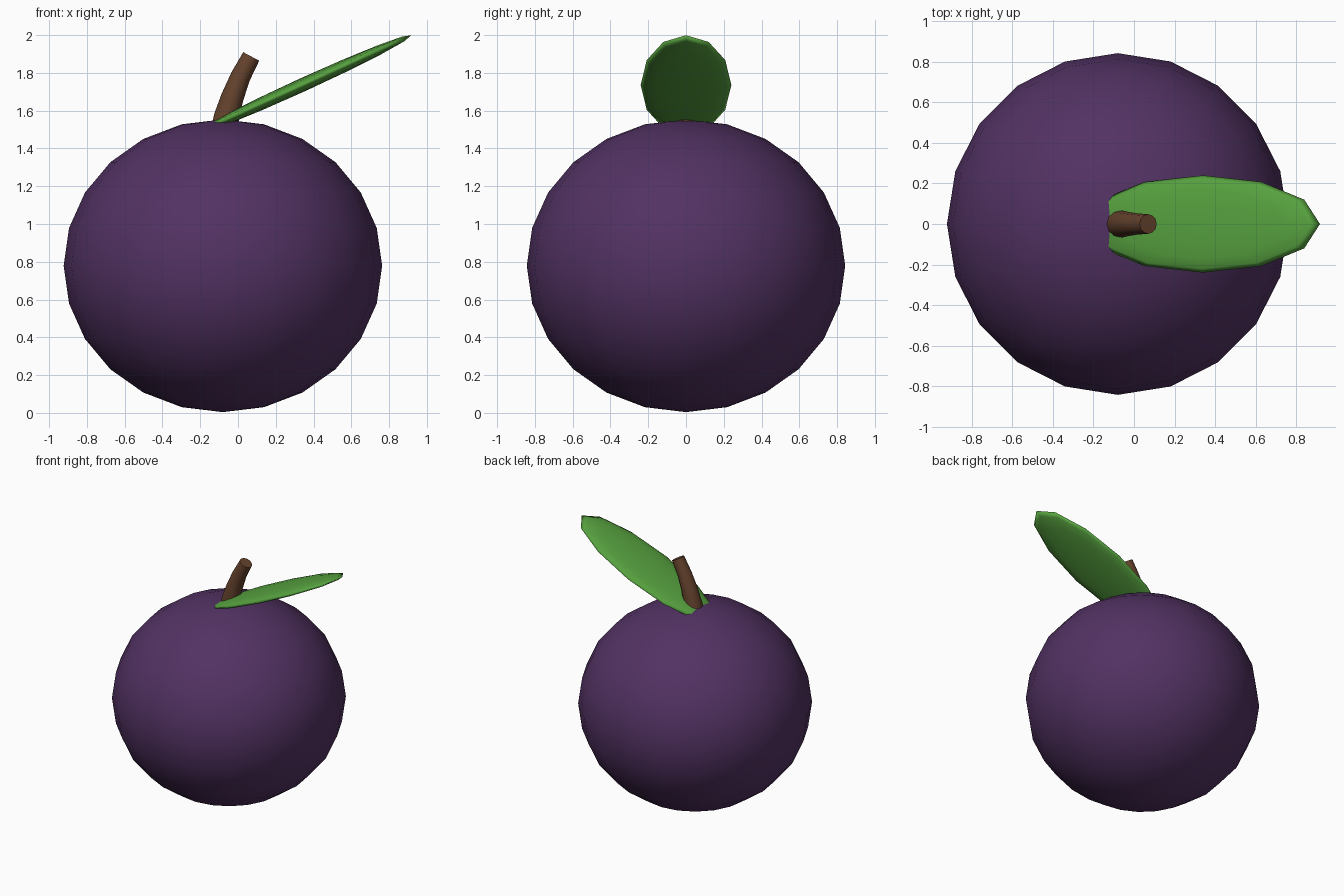
import bpy
import bmesh
import math
from mathutils import Vector, Matrix

cube = bpy.data.objects.get("Cube")
if cube:
    bpy.data.objects.remove(cube, do_unlink=True)


def make_material(name, rgb):
    mat = bpy.data.materials.new(name)
    mat.use_nodes = True
    color = (*rgb, 1)
    mat.diffuse_color = color
    mat.node_tree.nodes["Principled BSDF"].inputs["Base Color"].default_value = color
    return mat


def add_part(name, bm, mat, sharp=()):
    bmesh.ops.recalc_face_normals(bm, faces=bm.faces)
    for face in bm.faces:
        face.smooth = True
    for edge in sharp:
        edge.smooth = False
    mesh = bpy.data.meshes.new(name)
    bm.to_mesh(mesh)
    bm.free()
    mesh.materials.append(mat)
    obj = bpy.data.objects.new(name, mesh)
    bpy.context.collection.objects.link(obj)
    return obj


def ellipsoid(name, mat, segments, rings, center, radii, tilt=0):
    bm = bmesh.new()
    bmesh.ops.create_uvsphere(bm, u_segments=segments, v_segments=rings, radius=1)
    bm.transform(Matrix.Translation(center)
                 @ Matrix.Rotation(math.radians(tilt), 4, "Y")
                 @ Matrix.Diagonal((*radii, 1)))
    return add_part(name, bm, mat)


def tapered_tube(name, mat, stations, sides=12):
    """Loft circles along a path in the XZ plane; stations are (x, z, radius)."""
    bm = bmesh.new()
    points = [Vector((x, 0, z)) for x, z, r in stations]
    loops = []
    for i, (x, z, radius) in enumerate(stations):
        tangent = points[min(i + 1, len(points) - 1)] - points[max(i - 1, 0)]
        tangent.normalize()
        across = Vector((0, 1, 0)).cross(tangent)
        ring = []
        for s in range(sides):
            a = math.tau * s / sides
            offset = across * math.cos(a) + Vector((0, math.sin(a), 0))
            ring.append(bm.verts.new(points[i] + offset * radius))
        loops.append(ring)
    for low, high in zip(loops, loops[1:]):
        for s in range(sides):
            t = (s + 1) % sides
            bm.faces.new((low[s], low[t], high[t], high[s]))
    caps = [bm.faces.new(loops[0]), bm.faces.new(loops[-1])]
    return add_part(name, bm, mat, [e for cap in caps for e in cap.edges])


purple = make_material("plum purple", (0.085, 0.032, 0.125))
brown = make_material("bark brown", (0.13, 0.055, 0.026))
green = make_material("leaf green", (0.095, 0.36, 0.05))

# Round fruit, slightly flattened
ellipsoid("fruit", purple, 20, 12, (-0.08, 0, 0.779), (0.843, 0.843, 0.775))

# Flat leaf rising toward the left, its base sunk into the fruit
ellipsoid("leaf", green, 12, 8, (0.34, 0, 1.736), (0.635, 0.24, 0.036), -24.5)

# Bent stem, thinner at the tip
tapered_tube("stem", brown, [(-0.08, 1.46, 0.072), (-0.06, 1.57, 0.067),
                             (-0.03, 1.67, 0.06), (0.013, 1.78, 0.053),
                             (0.07, 1.887, 0.048)])
